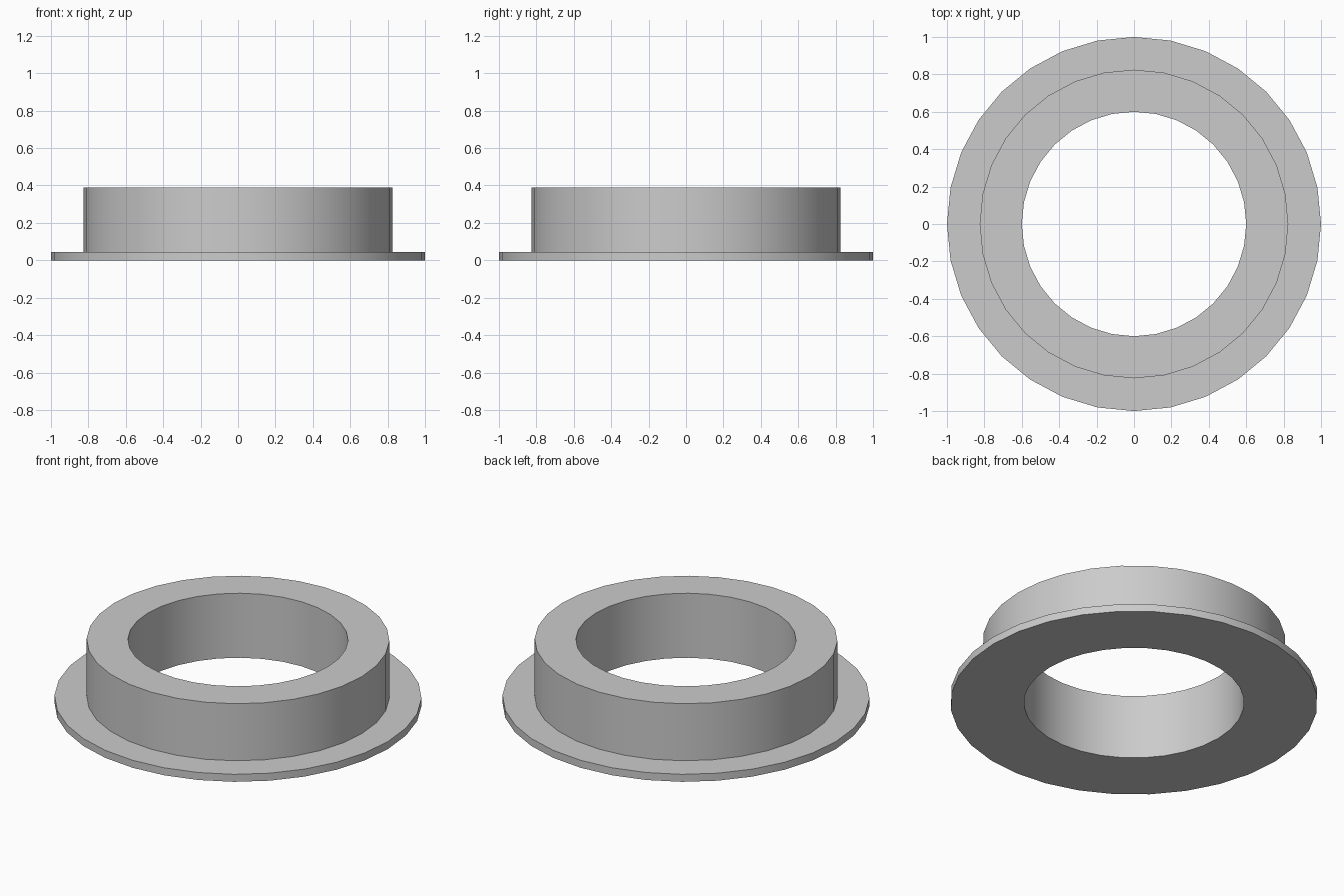
import bpy
import bmesh
import math

cube = bpy.data.objects.get("Cube")
if cube:
    bpy.data.objects.remove(cube, do_unlink=True)

SIDES = 32
BORE, COLLAR, FLANGE = 0.6, 0.825, 1.0
LIP, HEIGHT = 0.045, 0.388

# Single grey finish
grey = bpy.data.materials.new("grey")
grey.use_nodes = True
colour = (0.6, 0.6, 0.6, 1)
grey.diffuse_color = colour
grey.node_tree.nodes["Principled BSDF"].inputs["Base Color"].default_value = colour

# Flanged ring: closed cross-section (radius, height) swept around z
section = [(BORE, 0), (FLANGE, 0), (FLANGE, LIP),
           (COLLAR, LIP), (COLLAR, HEIGHT), (BORE, HEIGHT)]
bm = bmesh.new()
rings = []
for i in range(SIDES):
    a = math.tau * i / SIDES
    rings.append([bm.verts.new((r * math.cos(a), r * math.sin(a), z))
                  for r, z in section])
for i, ring in enumerate(rings):
    following = rings[(i + 1) % SIDES]
    for j in range(len(section)):
        k = (j + 1) % len(section)
        bm.faces.new((ring[j], following[j], following[k], ring[k]))
bmesh.ops.recalc_face_normals(bm, faces=bm.faces)

mesh = bpy.data.meshes.new("flanged_ring")
bm.to_mesh(mesh)
bm.free()
mesh.materials.append(grey)
ring_object = bpy.data.objects.new("flanged_ring", mesh)
bpy.context.collection.objects.link(ring_object)

# Smooth round walls, crisp rims
bpy.ops.object.select_all(action="DESELECT")
ring_object.select_set(True)
bpy.context.view_layer.objects.active = ring_object
bpy.ops.object.shade_smooth_by_angle(angle=math.radians(30))
